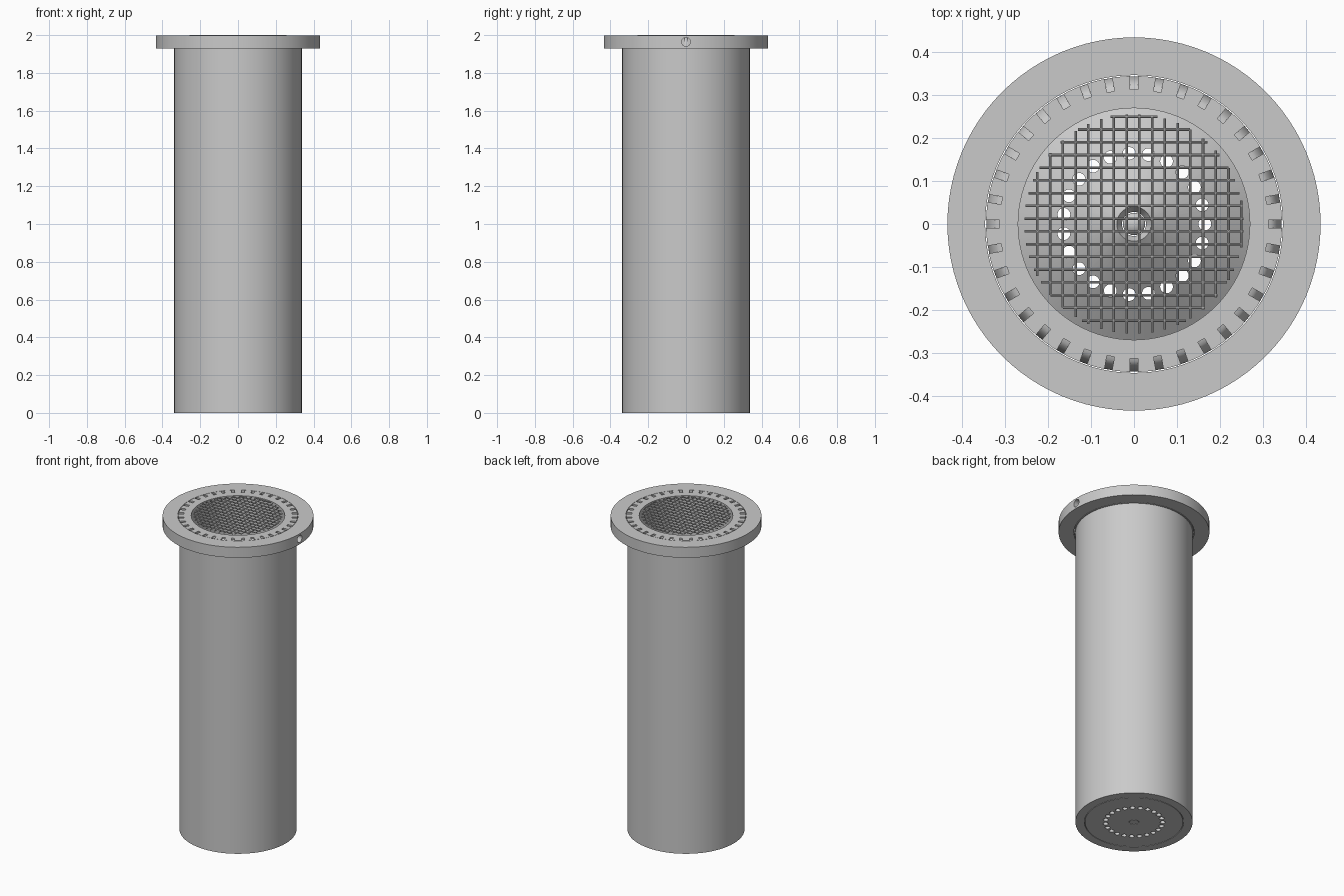
import bpy, bmesh
from math import sin, cos, pi, radians, sqrt
from mathutils import Matrix

if "Cube" in bpy.data.objects:
    bpy.data.objects.remove(bpy.data.objects["Cube"], do_unlink=True)

grey = bpy.data.materials.new("plain grey")
grey.use_nodes = True
grey.diffuse_color = (0.59, 0.59, 0.59, 1)
grey.node_tree.nodes["Principled BSDF"].inputs["Base Color"].default_value = grey.diffuse_color

RIM = 1.997


def finish(bm, name):
    bmesh.ops.remove_doubles(bm, verts=bm.verts, dist=1e-5)
    bmesh.ops.recalc_face_normals(bm, faces=bm.faces)
    mesh = bpy.data.meshes.new(name)
    bm.to_mesh(mesh)
    bm.free()
    mesh.materials.append(grey)
    obj = bpy.data.objects.new(name, mesh)
    bpy.context.collection.objects.link(obj)
    return obj


def lathe(name, profile, steps=96):
    """Turn a closed (radius, height) outline around z."""
    bm = bmesh.new()
    vs = [bm.verts.new((r, 0, z)) for r, z in profile]
    es = [bm.edges.new((v, vs[(i + 1) % len(vs)])) for i, v in enumerate(vs)]
    bmesh.ops.spin(bm, geom=vs + es, cent=(0, 0, 0), axis=(0, 0, 1),
                   angle=2 * pi, steps=steps, use_merge=True)
    return finish(bm, name)


def add_rod(bm, matrix, radius, length, sides):
    bmesh.ops.create_cone(bm, cap_ends=True, segments=sides, radius1=radius,
                          radius2=radius, depth=length, matrix=matrix)


def cut(obj, cutter):
    mod = obj.modifiers.new("cut", 'BOOLEAN')
    mod.operation = 'DIFFERENCE'
    mod.solver = 'EXACT'
    mod.object = cutter
    bpy.context.view_layer.objects.active = obj
    bpy.ops.object.modifier_apply(modifier=mod.name)
    bpy.data.objects.remove(cutter, do_unlink=True)


def smooth(obj):
    bpy.ops.object.select_all(action='DESELECT')
    obj.select_set(True)
    bpy.context.view_layer.objects.active = obj
    bpy.ops.object.shade_smooth_by_angle(angle=radians(30))


# Long tube with a slightly wider collar and a seat for the base plug
tube = lathe("tube", [(0.286, 0), (0.338, 0), (0.338, 1.93), (0.345, 1.93),
                      (0.345, RIM), (0.27, RIM), (0.27, 0.06), (0.286, 0.06)])

# Ring of overflow notches with floors curving down and outward
bm = bmesh.new()
floor = [(0.313 + 0.032 * sin(t), 1.92 + 0.07 * cos(t))
         for t in (i * pi / 12 for i in range(7))]
outline = [(0.36, 1.92), (0.36, 2.02), (0.313, 2.02)] + floor
for k in range(36):
    turn = Matrix.Rotation(k * pi / 18, 4, 'Z')
    near, far = ([bm.verts.new(turn @ Matrix.Translation((r, y, z)).translation)
                  for r, z in outline] for y in (-0.009, 0.009))
    bm.faces.new(near)
    bm.faces.new(far[::-1])
    for i in range(len(near)):
        j = (i + 1) % len(near)
        bm.faces.new((near[i], far[i], far[j], near[j]))
cut(tube, finish(bm, "notch_cutter"))
smooth(tube)

# Flange ring with one radial screw hole on the left side
flange = lathe("flange", [(0.347, 1.93), (0.435, 1.93), (0.435, RIM), (0.347, RIM)])
bm = bmesh.new()
add_rod(bm, Matrix.Translation((0.4, 0, 1.964)) @ Matrix.Rotation(pi / 2, 4, 'Y'),
        0.023, 0.2, 24)
cut(flange, finish(bm, "screw_hole_cutter"))
smooth(flange)

# Conical base plug with a ring of drain holes
plug = lathe("base_plug", [(0.028, 0), (0.283, 0), (0.283, 0.055), (0.27, 0.055),
                           (0.04, 0.21), (0.028, 0.19)])
bm = bmesh.new()
for k in range(23):
    a = 2 * pi * k / 23
    add_rod(bm, Matrix.Translation((0.165 * cos(a), 0.165 * sin(a), 0.1)),
            0.015, 0.5, 16)
cut(plug, finish(bm, "drain_hole_cutter"))
smooth(plug)

# Centre pin closing the middle of the plug
pin = lathe("centre_pin", [(0, 0), (0.026, 0), (0.026, 0.17), (0, 0.2)], 24)
smooth(pin)

# Wire grid across the mouth
bm = bmesh.new()
for k in range(17):
    p = 0.25 - 0.0297 * k
    length = 2 * sqrt(0.256 ** 2 - p * p)
    add_rod(bm, Matrix.Translation((p, 0, RIM)) @ Matrix.Rotation(pi / 2, 4, 'X'),
            0.003, length, 8)
    add_rod(bm, Matrix.Translation((0, p, RIM)) @ Matrix.Rotation(pi / 2, 4, 'Y'),
            0.003, length, 8)
grid = finish(bm, "wire_grid")
smooth(grid)
